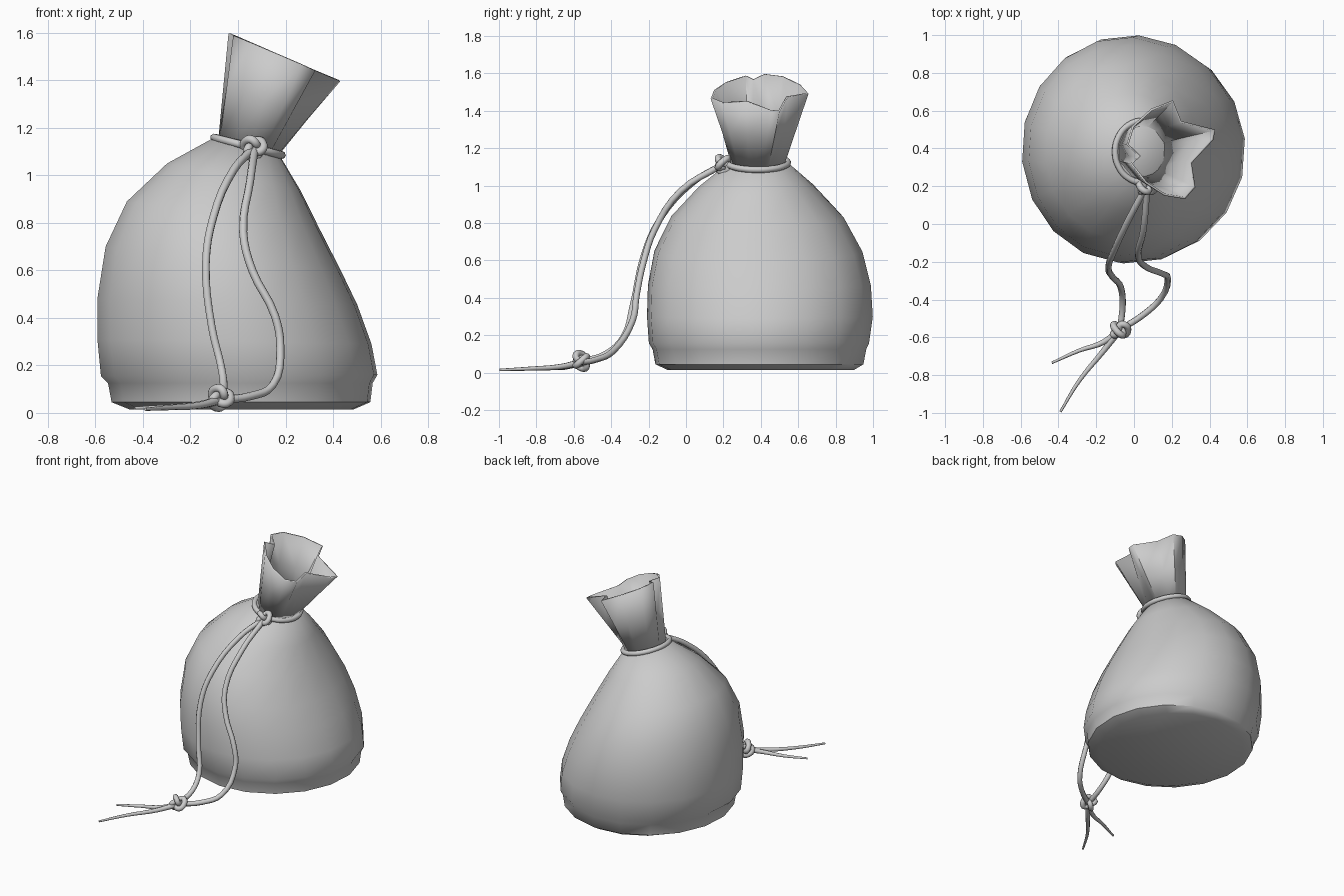
import bpy, bmesh, math
from mathutils import Vector

if "Cube" in bpy.data.objects:
    bpy.data.objects.remove(bpy.data.objects["Cube"])


def loft(name, rings, cap_start=False, cap_end=False, angle=50):
    """Skin a list of equal-length closed rings into one smooth object."""
    bm = bmesh.new()
    loops = [[bm.verts.new(p) for p in ring] for ring in rings]
    n = len(loops[0])
    for a, b in zip(loops, loops[1:]):
        for i in range(n):
            j = (i + 1) % n
            bm.faces.new((a[i], a[j], b[j], b[i]))
    if cap_start:
        bm.faces.new(loops[0][::-1])
    if cap_end:
        bm.faces.new(loops[-1])
    mesh = bpy.data.meshes.new(name)
    bm.to_mesh(mesh)
    bm.free()
    ob = bpy.data.objects.new(name, mesh)
    bpy.context.collection.objects.link(ob)
    bpy.ops.object.select_all(action='DESELECT')
    ob.select_set(True)
    bpy.context.view_layer.objects.active = ob
    bpy.ops.object.shade_smooth_by_angle(angle=math.radians(angle))
    return ob


def cord(name, pts, radius=0.017, closed=False, tip=1.0):
    """Round cord through the points, optionally tapering to its end."""
    cu = bpy.data.curves.new(name, 'CURVE')
    cu.dimensions = '3D'
    cu.bevel_depth = radius
    cu.bevel_resolution = 2
    cu.resolution_u = 4
    cu.use_fill_caps = True
    sp = cu.splines.new('BEZIER')
    sp.bezier_points.add(len(pts) - 1)
    for i, (bp, p) in enumerate(zip(sp.bezier_points, pts)):
        bp.co = p
        bp.handle_left_type = bp.handle_right_type = 'AUTO'
        bp.radius = 1 + (tip - 1) * i / (len(pts) - 1)
    sp.use_cyclic_u = closed
    sp.use_smooth = True
    ob = bpy.data.objects.new(name, cu)
    bpy.context.collection.objects.link(ob)
    return ob


def knot(name, center, size=0.0145, depth=0.03, turn=0.0):
    """Overhand knot facing the front."""
    pts = []
    for k in range(18):
        t = math.tau * k / 18
        r = size * (2 + math.cos(3 * t))
        pts.append(Vector(center) + Vector((r * math.cos(2 * t + turn),
                                            depth * math.sin(3 * t),
                                            r * math.sin(2 * t + turn))))
    return cord(name, pts, 0.018, closed=True)


# Sack body: leaning rings given as left x, left z, right x, right z, front y, back y
profile = [
    (-0.46, 0.015, 0.49, 0.015, -0.10, 0.90),
    (-0.535, 0.045, 0.56, 0.045, -0.165, 0.95),
    (-0.55, 0.125, 0.57, 0.125, -0.18, 0.965),
    (-0.58, 0.155, 0.59, 0.16, -0.20, 0.98),
    (-0.595, 0.31, 0.565, 0.29, -0.21, 1.0),
    (-0.595, 0.48, 0.505, 0.455, -0.205, 0.99),
    (-0.56, 0.70, 0.435, 0.60, -0.17, 0.945),
    (-0.47, 0.89, 0.345, 0.775, -0.08, 0.845),
    (-0.30, 1.05, 0.265, 0.935, 0.07, 0.69),
    (-0.09, 1.165, 0.175, 1.085, 0.235, 0.535),
]
rings = []
for xl, zl, xr, zr, y0, y1 in profile:
    ring = []
    for k in range(18):
        a = math.radians(6 + 20 * k)
        c, s = math.cos(a), math.sin(a)
        ring.append(((xl + xr) / 2 + c * (xr - xl) / 2,
                     (y0 + y1) / 2 + s * (y1 - y0) / 2,
                     (zl + zr) / 2 + c * (zr - zl) / 2))
    rings.append(ring)
loft("sack_body", rings, cap_start=True, cap_end=True)

# Pleated mouth flaring from the tied neck to a slanted star-shaped rim
rim = [(0.43, 0.50), (0.25, 0.545), (0.206, 0.655), (0.09, 0.61), (-0.01, 0.52),
       (-0.04, 0.42), (0.025, 0.36), (-0.02, 0.32), (0.06, 0.215), (0.16, 0.15),
       (0.27, 0.132), (0.325, 0.195), (0.305, 0.323), (0.42, 0.445)]
neck, top = [], []
for x, y in rim:
    a = math.atan2(y - 0.385, x - 0.14)
    nx, ny = 0.045 + 0.13 * math.cos(a), 0.385 + 0.145 * math.sin(a)
    neck.append(Vector((nx, ny, 1.12 - 0.27 * (nx - 0.045))))
    top.append(Vector((x, y, 1.58 - 0.43 * x)))
mouth = loft("sack_mouth", [[n.lerp(t, f) for n, t in zip(neck, top)]
                            for f in (0, 0.5, 1)], angle=40)
wall = mouth.modifiers.new("wall", 'SOLIDIFY')
wall.thickness = 0.012
wall.offset = -1

# Cord wrapped around the neck
wrap = []
for k in range(12):
    a = math.tau * k / 12
    x = 0.042 + 0.142 * math.cos(a)
    wrap.append((x, 0.383 + 0.162 * math.sin(a), 1.122 - 0.26 * (x - 0.042)))
cord("neck_cord", wrap, closed=True)

# Hanging cords
cord("left_cord", [(0.06, 0.19, 1.11), (-0.02, 0.04, 1.02), (-0.105, -0.14, 0.82),
                   (-0.135, -0.225, 0.63), (-0.11, -0.285, 0.36),
                   (-0.07, -0.335, 0.19), (-0.06, -0.43, 0.10), (-0.075, -0.56, 0.06)])
cord("right_cord", [(0.07, 0.19, 1.11), (0.05, -0.03, 0.97), (0.022, -0.17, 0.76),
                    (0.06, -0.225, 0.60), (0.155, -0.265, 0.41), (0.178, -0.285, 0.28),
                    (0.145, -0.39, 0.115), (0.05, -0.48, 0.07), (-0.075, -0.56, 0.055)])

# Knots and tapering cord tails
knot("neck_knot", (0.065, 0.2, 1.115), turn=0.4)
knot("end_knot", (-0.075, -0.56, 0.063))
cord("short_tail", [(-0.075, -0.56, 0.055), (-0.16, -0.625, 0.035),
                    (-0.29, -0.67, 0.025), (-0.435, -0.735, 0.02)], 0.019, tip=0.35)
cord("long_tail", [(-0.075, -0.56, 0.055), (-0.16, -0.67, 0.032),
                   (-0.29, -0.83, 0.022), (-0.39, -0.995, 0.015)], 0.019, tip=0.35)
